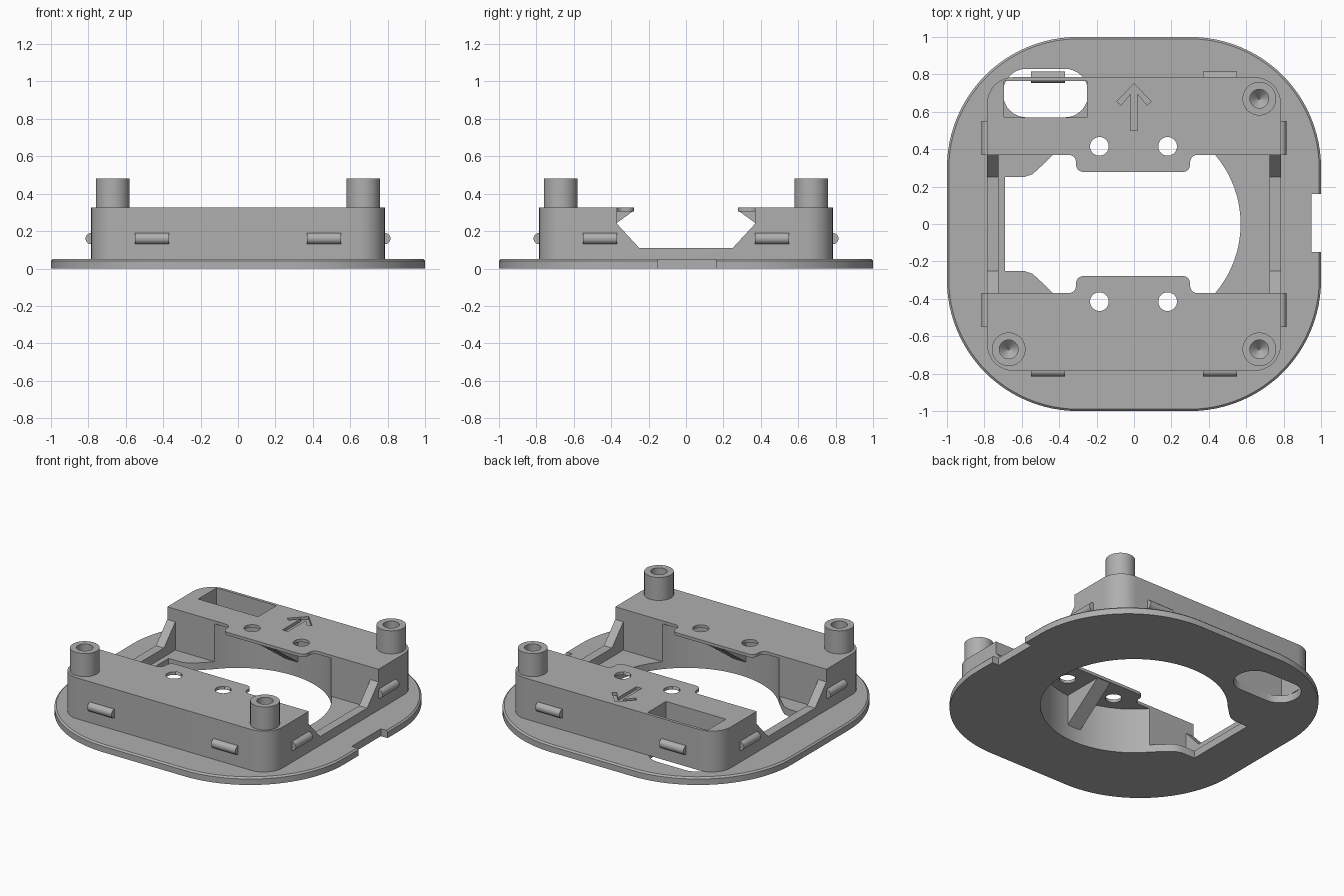
import bpy, bmesh
from math import cos, sin, pi, radians
from mathutils import Vector

if "Cube" in bpy.data.objects:
    bpy.data.objects.remove(bpy.data.objects["Cube"])

grey = bpy.data.materials.new("matte_grey")
grey.use_nodes = True
COLOUR = (0.43, 0.43, 0.43, 1)
grey.diffuse_color = COLOUR
grey.node_tree.nodes["Principled BSDF"].inputs["Base Color"].default_value = COLOUR


# ---- outline helpers ----
def fillet(corners, steps=8):
    """Round each (x, y, radius) corner of a closed outline."""
    out = []
    for i, (x, y, r) in enumerate(corners):
        p = Vector((x, y))
        a = (Vector(corners[i - 1][:2]) - p).normalized()
        b = (Vector(corners[(i + 1) % len(corners)][:2]) - p).normalized()
        if r == 0:
            out.append(p)
            continue
        half = a.angle(b) / 2
        centre = p + (a + b).normalized() * (r / sin(half))
        start = p + a * (r / (sin(half) / cos(half))) - centre
        end = p + b * (r / (sin(half) / cos(half))) - centre
        turn = start.angle_signed(end)
        for k in range(steps + 1):
            t = -turn * k / steps
            out.append(centre + Vector((start.x * cos(t) - start.y * sin(t),
                                        start.x * sin(t) + start.y * cos(t))))
    return out


def rect(x0, x1, y0, y1, r=0, steps=8):
    return fillet([(x0, y0, r), (x1, y0, r), (x1, y1, r), (x0, y1, r)], steps)


def circle(r, n=32):
    return [Vector((r * cos(2 * pi * i / n), r * sin(2 * pi * i / n))) for i in range(n)]


def loft(name, outline, levels, axis="z", at=(0, 0, 0)):
    """Stack an outline at (height, scale) levels; axis x maps the outline to y, z."""
    bm = bmesh.new()
    rings = []
    for h, s in levels:
        if axis == "z":
            pts = [(p.x * s, p.y * s, h) for p in outline]
        else:
            pts = [(h, p.x * s, p.y * s) for p in outline]
        rings.append([bm.verts.new(Vector(p) + Vector(at)) for p in pts])
    n = len(outline)
    for low, high in zip(rings, rings[1:]):
        for i in range(n):
            j = (i + 1) % n
            bm.faces.new((low[i], low[j], high[j], high[i]))
    bm.faces.new(rings[0][::-1])
    bm.faces.new(rings[-1])
    bmesh.ops.recalc_face_normals(bm, faces=bm.faces)
    mesh = bpy.data.meshes.new(name)
    bm.to_mesh(mesh)
    bm.free()
    mesh.materials.append(grey)
    obj = bpy.data.objects.new(name, mesh)
    bpy.context.collection.objects.link(obj)
    return obj


def prism(name, outline, low, high, axis="z", at=(0, 0, 0)):
    return loft(name, outline, [(low, 1), (high, 1)], axis, at)


def cut(obj, *cutters):
    bpy.context.view_layer.objects.active = obj
    for c in cutters:
        c.hide_render = True
        mod = obj.modifiers.new("cut", "BOOLEAN")
        mod.operation = "DIFFERENCE"
        mod.solver = "EXACT"
        mod.object = c
        bpy.ops.object.modifier_apply(modifier=mod.name)


BASE, TOP, SIDE, GAP, PLATE = 0.05, 0.325, 0.785, 0.37, 0.305
parts, cutters = [], []


def cutter(*args, **kw):
    cutters.append(prism(*args, **kw))
    return cutters[-1]


# ---- base flange and housing block ----
flange = loft("base_flange", rect(-1, 1, -1, 1, 0.7, 24),
              [(0, 1), (0.04, 1), (BASE, 0.99)])
housing = prism("housing", rect(-SIDE, SIDE, -SIDE, SIDE, 0.14), BASE, TOP)
parts += [flange, housing]

# central opening: round bore with a slot to the left
arc = [Vector((0.57 * cos(radians(a)), 0.57 * sin(radians(a)))) for a in range(-140, 141, 4)]
shoulder = [(-0.51, 0.295), (-0.545, 0.265), (-0.59, 0.25), (-0.69, 0.25)]
opening = arc + [Vector(p) for p in shoulder]
opening += [Vector((x, -y)) for x, y in reversed(shoulder)]
bore = cutter("bore_cutter", opening, -0.1, PLATE)

# open channel across the housing, leaving low side walls with sloped ends
channel = [Vector(p) for p in ((-0.25, 0.11), (0.25, 0.11), (GAP, 0.24), (GAP, 0.4),
                               (-GAP, 0.4), (-GAP, 0.24))]
channel_cut = cutter("channel_cutter", channel, -0.9, 0.9, axis="x")
floor_cut = cutter("floor_cutter", rect(-0.725, 0.725, -GAP, GAP), 0.04, 0.4)

# cable pocket, its rounded mouth below, and the edge notch
pocket = cutter("pocket_cutter", rect(-0.695, -0.25, 0.57, 0.765), 0.02, 0.4)
mouth = cutter("mouth_cutter", rect(-0.70, -0.245, 0.57, 0.83, 0.125), -0.1, 0.1)
notch = cutter("notch_cutter", rect(0.95, 1.1, -0.15, 0.16), -0.1, 0.1)

# engraved direction arrow
arrow_shape = [(-0.02, 0.5), (0.02, 0.5), (0.02, 0.695), (0.07, 0.635), (0.092, 0.655),
               (0, 0.75), (-0.092, 0.655), (-0.07, 0.635), (-0.02, 0.695)]
arrow = cutter("arrow_cutter", [Vector(p) for p in arrow_shape], 0.305, 0.4)

cut(flange, bore, mouth, notch)
cut(housing, bore, channel_cut, floor_cut, pocket, arrow)

# ---- mounting tabs with gussets and screw holes ----
for label, s in (("front", -1), ("back", 1)):
    shape = [(-0.35, GAP, 0), (-0.35, GAP, 0), (-0.31, GAP, 0)]
    lip = fillet([(-0.42, GAP, 0), (-0.31, GAP, 0.04), (-0.31, 0.278, 0.04),
                  (0.30, 0.278, 0.04), (0.30, GAP, 0.04), (0.41, GAP, 0)])
    tab = prism(label + "_tab", [Vector((p.x, s * p.y)) for p in lip], PLATE, TOP)
    wedge = [(0.285, PLATE), (0.575, PLATE), (0.575, 0.095)]
    gusset = prism(label + "_gusset", [Vector((s * y, z)) for y, z in wedge],
                   -0.05, 0.05, axis="x")
    for x in (-0.185, 0.18):
        hole = cutter("screw_hole_cutter", circle(0.05), 0.28, 0.4, at=(x, s * 0.415, 0))
        cut(housing, hole)
        cut(tab, hole)
    parts += [tab, gusset]

# ---- three corner posts with drilled pilot holes ----
for label, x, y in (("front_right", -1, -1), ("front_left", 1, -1), ("back_left", 1, 1)):
    post = prism(label + "_post", circle(0.09), TOP, 0.48, at=(x * 0.67, y * 0.67, 0))
    drill = loft("drill_cutter", circle(0.05), [(0.345, 0.1), (0.39, 1), (0.6, 1)],
                 at=(x * 0.67, y * 0.67, 0))
    cutters.append(drill)
    cut(post, drill)
    parts.append(post)

# ---- snap ridges, two on each side wall ----
for i, label in enumerate(("front", "left", "back", "right")):
    for k, c in enumerate((-0.46, 0.46)):
        ridge = prism(f"{label}_snap_ridge_{k + 1}", circle(0.03, 24), c - 0.09, c + 0.09,
                      axis="x", at=(0, -SIDE, 0.16))
        ridge.rotation_euler.z = i * pi / 2
        parts.append(ridge)

# ---- tidy up and shade ----
for c in cutters:
    bpy.data.objects.remove(c)
bpy.ops.object.select_all(action="DESELECT")
for p in parts:
    p.select_set(True)
bpy.context.view_layer.objects.active = parts[0]
bpy.ops.object.shade_smooth_by_angle(angle=radians(30))
